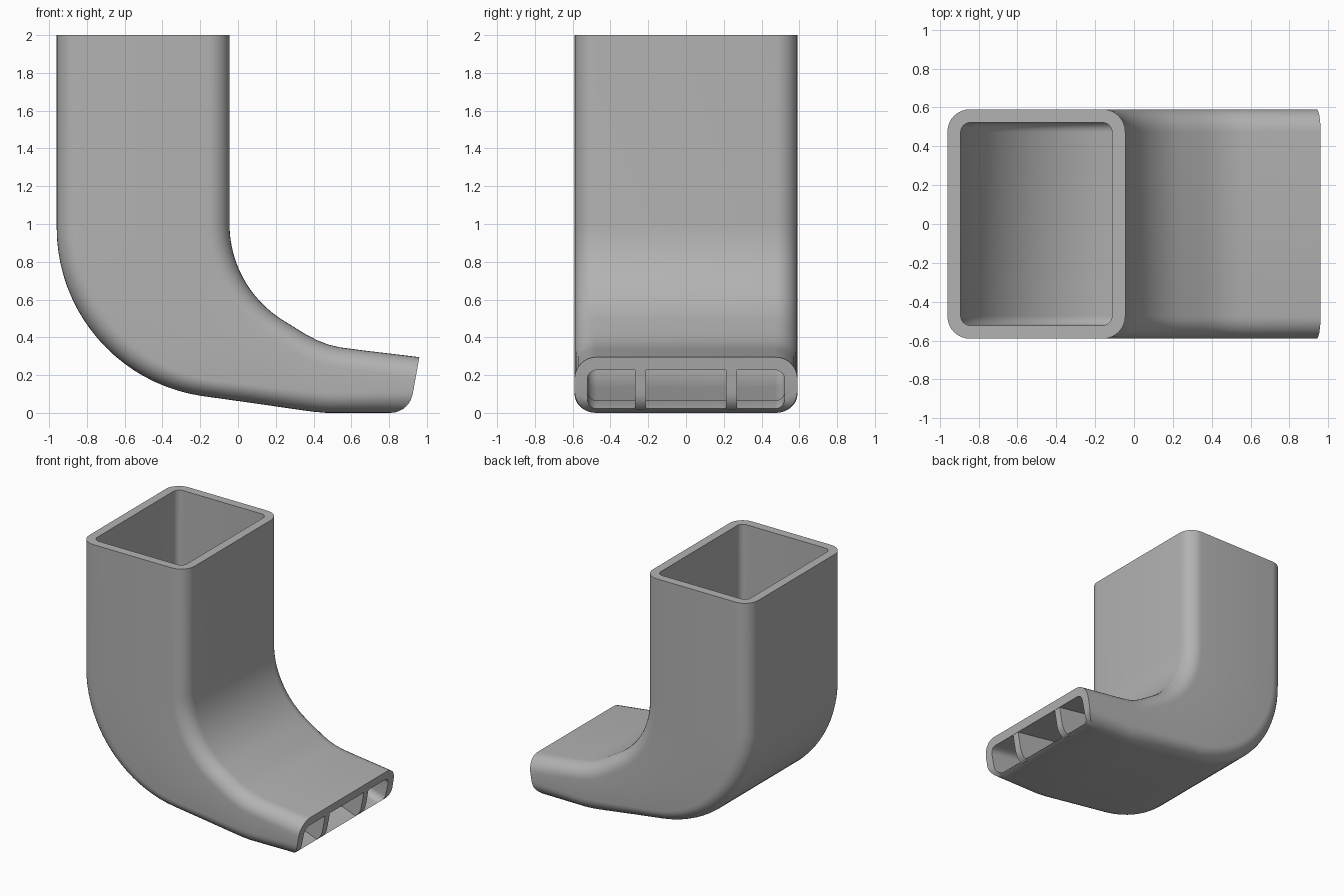
import bpy, bmesh
from math import sin, cos, pi, radians, sqrt
from mathutils import Vector

cube = bpy.data.objects.get("Cube")
if cube:
    bpy.data.objects.remove(cube)

HALF, WALL, R_OUT, R_IN = 0.59, 0.068, 0.115, 0.05

grey = bpy.data.materials.new("plain grey")
grey.use_nodes = True
grey.diffuse_color = (0.45, 0.45, 0.45, 1)
grey.node_tree.nodes["Principled BSDF"].inputs["Base Color"].default_value = grey.diffuse_color


def rounded_rect(half, low, high, r, n=8):
    """Loop of (y, s) points running round a rounded rectangle."""
    pts = []
    for k, (y, s) in enumerate([(half - r, high - r), (r - half, high - r),
                                (r - half, low + r), (half - r, low + r)]):
        for i in range(n + 1):
            a = (k + i / n) * pi / 2
            pts.append((y + r * cos(a), s + r * sin(a)))
    return pts


def mouth_x(z):
    """Front end: a leaning face that rolls under at the bottom."""
    r = 0.12
    if z < 0.1:
        return 0.806 + sqrt(max(0, r * r - (r - z) ** 2))
    return 0.925 + (z - 0.1) * 0.18


def finish(name, bm):
    bmesh.ops.recalc_face_normals(bm, faces=bm.faces)
    mesh = bpy.data.meshes.new(name)
    bm.to_mesh(mesh)
    bm.free()
    ob = bpy.data.objects.new(name, mesh)
    bpy.context.collection.objects.link(ob)
    mesh.materials.append(grey)
    bpy.ops.object.select_all(action='DESELECT')
    ob.select_set(True)
    bpy.context.view_layer.objects.active = ob
    bpy.ops.object.shade_smooth_by_angle(angle=radians(32))
    return ob


# Stations along the duct: (outer-bend point, inner-bend point) in x, z
stations = [((-0.96, 2), (-0.045, 2))]
STEPS = 20
for i in range(STEPS + 1):
    a, b = radians(81.5) * i / STEPS, radians(57) * i / STEPS
    stations.append(((-0.06 - 0.9 * cos(a), 0.98 - 0.9 * sin(a)),
                     (0.555 - 0.6 * cos(b), 1.0 - 0.6 * sin(b))))
stations += [((0.05, 0.056), (0.36, 0.415)), ((0.14, 0.043), (0.42, 0.384)),
             ((0.23, 0.03), (0.48, 0.361)), ((0.32, 0.017), (0.54, 0.347)),
             ((0.4, 0.006), (0.6, 0.339)), ((0.47, 0), (0.66, 0.331)),
             ((0.74, 0), (0.83, 0.311))]


def sweep_rings(bm, inset, r):
    rings = []
    for low, high in stations:
        p, q = Vector(low), Vector(high)
        d = (q - p).normalized()
        loop = rounded_rect(HALF - inset, inset, (q - p).length - inset, r)
        rings.append([bm.verts.new((p.x + d.x * s, y, p.y + d.y * s)) for y, s in loop])
    bottom = 0.022 if inset else 0
    loop = rounded_rect(HALF - inset, bottom, 0.295 - inset, r)
    rings.append([bm.verts.new((mouth_x(z), y, z)) for y, z in loop])
    return rings


def bridge(bm, a, b):
    for i in range(len(a)):
        j = (i + 1) % len(a)
        bm.faces.new((a[i], a[j], b[j], b[i]))


# Hollow elbow with rims at the top and the mouth
bm = bmesh.new()
outer = sweep_rings(bm, 0, R_OUT)
inner = sweep_rings(bm, WALL, R_IN)
for rings in (outer, inner):
    for a, b in zip(rings, rings[1:]):
        bridge(bm, a, b)
bridge(bm, outer[0], inner[0])
bridge(bm, outer[-1], inner[-1])
finish("duct_elbow", bm)

# Upright dividers inside the mouth
heights = [0.015 + 0.235 * i / 14 for i in range(15)]
profile = [(mouth_x(z) - 0.002, z) for z in heights] + [(0.55, 0.31), (0.55, 0.03)]
for side, name in ((1, "left_divider"), (-1, "right_divider")):
    bm = bmesh.new()
    face = bm.faces.new([bm.verts.new((x, side * 0.24 - 0.029, z)) for x, z in profile])
    out = bmesh.ops.extrude_face_region(bm, geom=[face])
    moved = [v for v in out["geom"] if isinstance(v, bmesh.types.BMVert)]
    bmesh.ops.translate(bm, verts=moved, vec=(0, 0.058, 0))
    finish(name, bm)
